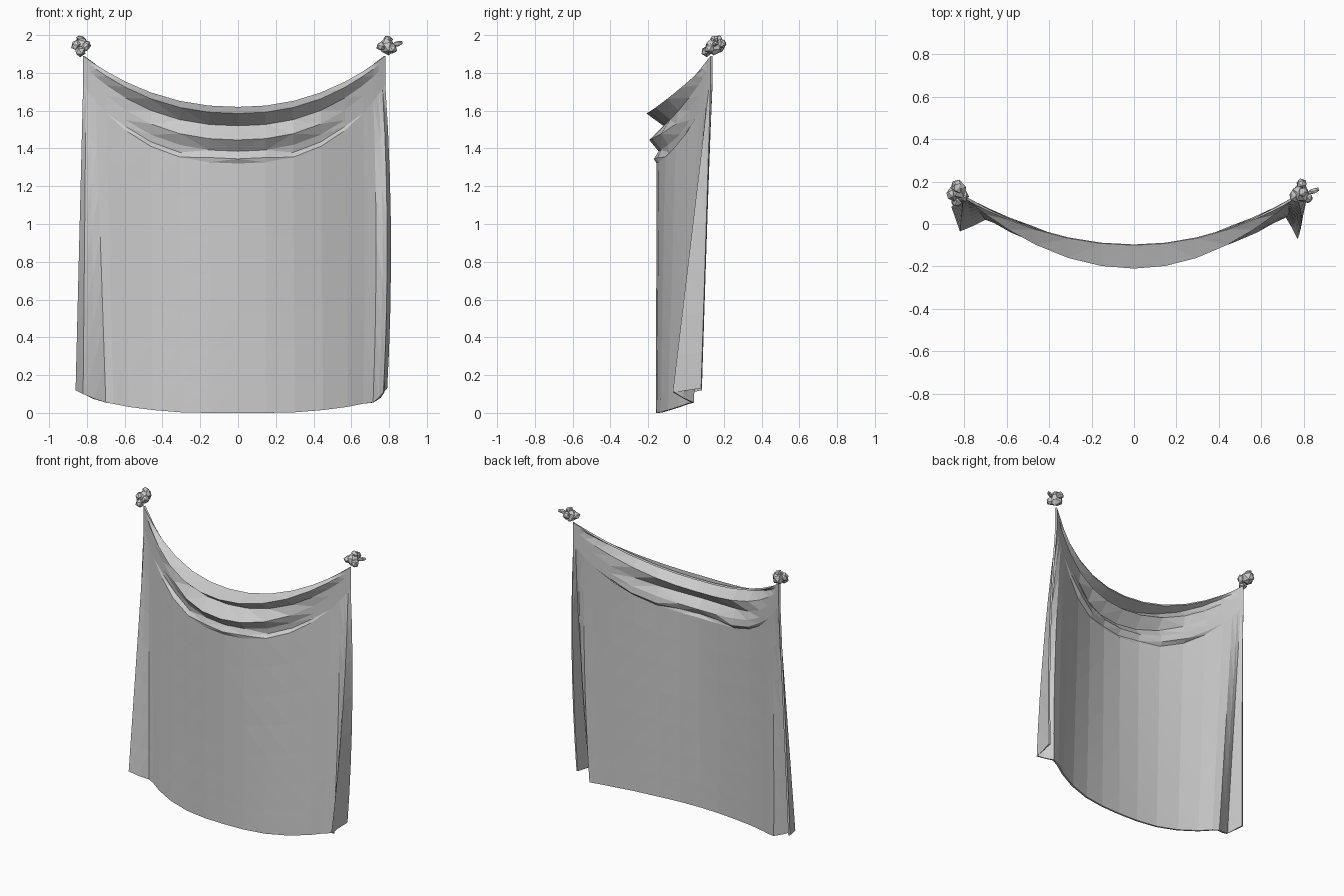
import bpy, bmesh, random
from mathutils import Vector, Euler

random.seed(4)
if "Cube" in bpy.data.objects:
    bpy.data.objects.remove(bpy.data.objects["Cube"], do_unlink=True)

grey = bpy.data.materials.new("cloth grey")
COLOUR = (0.6, 0.6, 0.6, 1)
grey.use_nodes = True
grey.diffuse_color = COLOUR
grey.node_tree.nodes["Principled BSDF"].inputs["Base Color"].default_value = COLOUR


def make_object(name, bm):
    mesh = bpy.data.meshes.new(name)
    bm.to_mesh(mesh)
    bm.free()
    mesh.materials.append(grey)
    obj = bpy.data.objects.new(name, mesh)
    bpy.context.collection.objects.link(obj)
    return obj


# Half hem from the middle outwards; each side ends in its own pleat
HEM = [(0, -.16, 0), (.15, -.155, 0), (.3, -.135, .003), (.45, -.095, .015),
       (.58, -.04, .032), (.66, .005, .048)]
LEFT_PLEAT = [(.715, .03, .055), (.745, -.02, .08), (.77, -.07, .11), (.79, .08, .13)]
RIGHT_PLEAT = [(.70, .02, .055), (.76, -.01, .075), (.82, -.035, .1), (.86, .08, .12)]
TOP_X = [0, .15, .3, .45, .58, .68, .735, .765, .785, .80]

# Swags below the neckline: forward push, drop, reach towards the knots
SWAGS = [(0, 0, 1), (-.11, -.035, .95), (-.02, -.10, .85), (-.095, -.175, .65),
         (-.045, -.235, .6), (-.07, -.275, .45), (-.055, -.30, .8)]
FALL = [.15, .3, .45, .6, .75, .88, 1]


def column(side, i, hem):
    """Points of one vertical strip, from neckline to hem."""
    s = TOP_X[i] / .8
    x = TOP_X[i] * side - .02 * s
    y = -.10 + .23 * s ** 2
    z = 1.62 + .27 * s ** 2.2
    points = []
    for push, drop, reach in SWAGS:
        envelope = max(0, 1 - (s / reach) ** 2)
        gather = 1 - .5 * s ** 4
        points.append(Vector((x, y + push * envelope, z + drop * gather)))
    start, end = points[-1], Vector((hem[0] * side, hem[1], hem[2]))
    for t in FALL:
        p = start.lerp(end, t)
        if side > 0:
            p.x += .1 * s ** 6 * t * (1 - t)
        points.append(p)
    return points


# Hanging cloth
right = [column(-1, i, h) for i, h in enumerate(HEM + RIGHT_PLEAT)]
left = [column(1, i, h) for i, h in enumerate(HEM + LEFT_PLEAT)]
bm = bmesh.new()
grid = [[bm.verts.new(p) for p in col] for col in right[:0:-1] + left]
for a, b in zip(grid, grid[1:]):
    for j in range(len(a) - 1):
        bm.faces.new((a[j], a[j + 1], b[j + 1], b[j]))
bmesh.ops.triangulate(bm, faces=bm.faces[:])
cloth = make_object("hanging_cloth", bm)
thick = cloth.modifiers.new("thickness", "SOLIDIFY")
thick.thickness = .012
thick.offset = -1


def knot(name, lumps):
    """A tied knot made of faceted lumps: (centre, radii, turn)."""
    bm = bmesh.new()
    for centre, radii, turn in lumps:
        new = bmesh.ops.create_icosphere(bm, subdivisions=1, radius=1)["verts"]
        rotation = Euler(turn).to_matrix()
        for v in new:
            p = Vector([c * r for c, r in zip(v.co, radii)]) * random.uniform(.9, 1.08)
            v.co = rotation @ p + Vector(centre)
    make_object(name, bm)


knot("right_knot", [
    ((-.83, .165, 1.945), (.04, .052, .05), (0, .3, .2)),
    ((-.855, .14, 1.945), (.03, .035, .03), (.4, 0, 0)),
    ((-.805, .13, 1.94), (.026, .03, .035), (0, .5, 0)),
    ((-.835, .11, 1.915), (.03, .03, .03), (0, 0, .6)),
    ((-.83, .17, 1.98), (.03, .026, .018), (0, .5, 0))])
knot("left_knot", [
    ((.79, .145, 1.94), (.04, .05, .05), (0, -.2, .3)),
    ((.76, .135, 1.94), (.03, .035, .025), (.3, 0, 0)),
    ((.815, .125, 1.93), (.028, .03, .03), (0, 0, .5)),
    ((.79, .19, 1.955), (.028, .026, .03), (.4, 0, 0)),
    ((.795, .15, 1.98), (.026, .025, .018), (0, .4, 0)),
    ((.845, .155, 1.955), (.034, .014, .016), (0, -.2, .35))])
